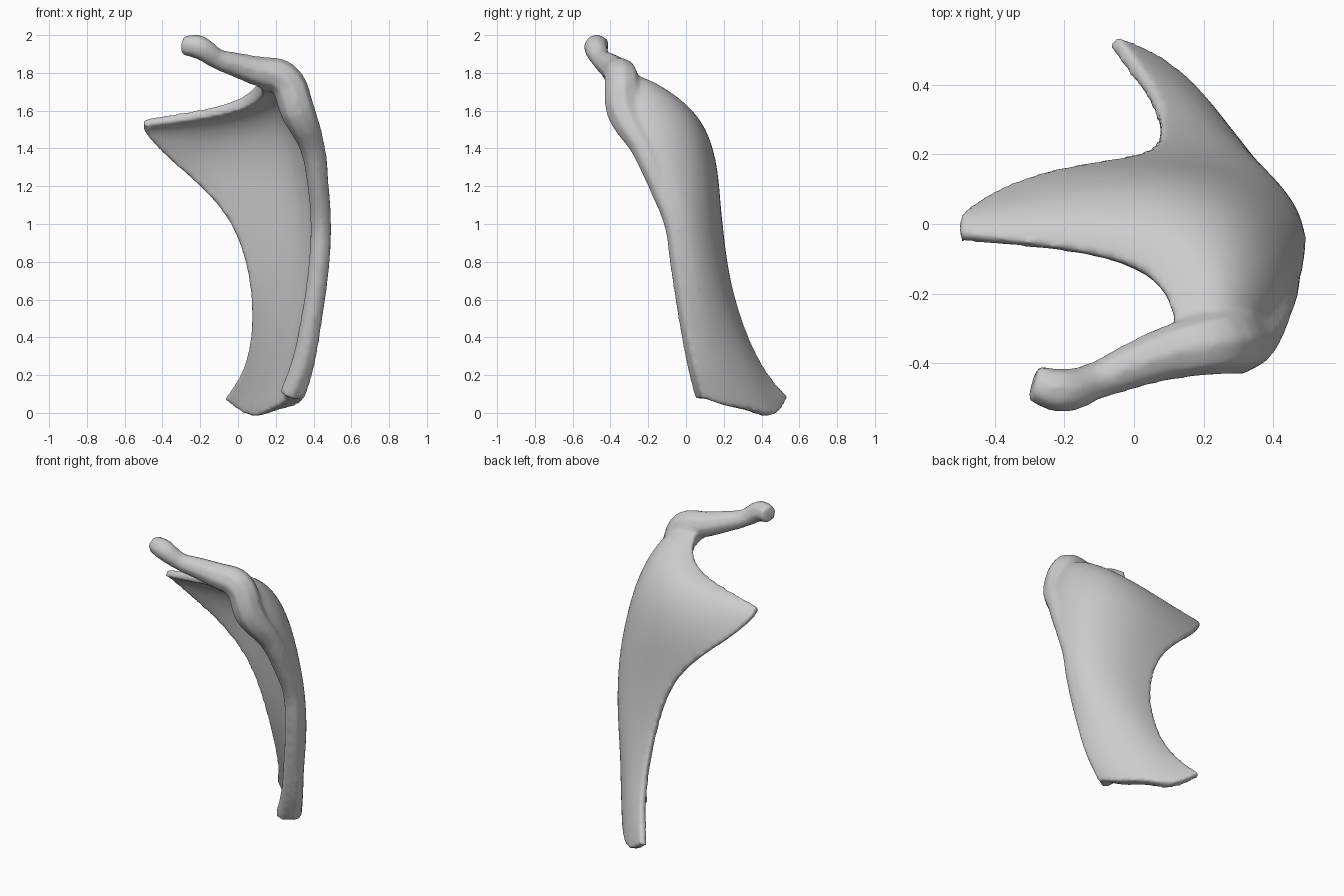
import bpy, bmesh

cube = bpy.data.objects.get("Cube")
if cube:
    bpy.data.objects.remove(cube, do_unlink=True)

scene = bpy.context.scene


def add_object(name, data):
    obj = bpy.data.objects.new(name, data)
    scene.collection.objects.link(obj)
    return obj


def evaluated_mesh(obj):
    bpy.context.view_layer.update()
    dg = bpy.context.evaluated_depsgraph_get()
    return bpy.data.meshes.new_from_object(obj.evaluated_get(dg))


# Outer face of the blade: each row runs from the front rim to the back edge, bottom to top
rows = [
    [(.355, .08, .08), (.32, .21, .03), (.215, .365, .02), (.10, .48, -.035), (-.05, .545, .085)],
    [(.405, .05, .22), (.38, .15, .22), (.275, .285, .22), (.16, .38, .21), (.03, .435, .20)],
    [(.435, .00, .40), (.41, .11, .40), (.305, .24, .40), (.195, .305, .40), (.085, .325, .40)],
    [(.475, -.03, .70), (.48, .06, .70), (.375, .17, .70), (.21, .225, .70), (.075, .228, .70)],
    [(.49, -.07, 1.0), (.505, .00, 1.0), (.38, .13, 1.0), (.19, .185, 1.0), (-.01, .195, 1.0)],
    [(.465, -.16, 1.2), (.49, -.05, 1.2), (.37, .115, 1.2), (.11, .19, 1.2), (-.19, .17, 1.2)],
    [(.435, -.25, 1.4), (.47, -.12, 1.42), (.335, .095, 1.43), (.03, .175, 1.37), (-.345, .13, 1.33)],
    [(.38, -.34, 1.58), (.405, -.20, 1.64), (.30, .03, 1.61), (-.01, .125, 1.52), (-.455, .07, 1.44)],
    [(.29, -.36, 1.79), (.28, -.23, 1.82), (.195, -.07, 1.72), (-.015, .015, 1.62), (-.51, .03, 1.52)],
    [(.13, -.35, 1.81), (.11, -.24, 1.765), (.06, -.145, 1.69), (-.10, -.08, 1.615), (-.50, -.03, 1.56)],
]
bm = bmesh.new()
grid = [[bm.verts.new(p) for p in row] for row in rows]
for a, b in zip(grid, grid[1:]):
    for i in range(len(a) - 1):
        bm.faces.new((a[i], a[i + 1], b[i + 1], b[i]))
blade_mesh = bpy.data.meshes.new("blade")
bm.to_mesh(blade_mesh)
bm.free()
blade = add_object("blade", blade_mesh)

# Wall grows inward, thick at the rim and thin at the back edge
group = blade.vertex_groups.new(name="wall")
for column, weight in enumerate((1.0, 0.9, 0.7, 0.55, 0.45)):
    group.add(list(range(column, len(rows) * 5, 5)), weight, 'REPLACE')
sub = blade.modifiers.new("round", 'SUBSURF')
sub.levels = sub.render_levels = 3
sub.boundary_smooth = 'PRESERVE_CORNERS'
solid = blade.modifiers.new("thickness", 'SOLIDIFY')
solid.thickness, solid.offset = 0.10, -1.0
solid.vertex_group = "wall"

# Thick rim that climbs the front edge and bends into the hook: x, y, z, radius
path = [
    (.27, .10, .09, .055), (.335, .065, .25, .06), (.38, .025, .45, .058),
    (.43, -.03, .80, .058), (.438, -.06, 1.0, .058), (.425, -.14, 1.2, .058),
    (.395, -.225, 1.4, .068), (.315, -.33, 1.6, .095), (.24, -.34, 1.77, .095),
    (.10, -.37, 1.81, .08), (0, -.405, 1.84, .068), (-.11, -.45, 1.875, .055),
    (-.21, -.478, 1.937, .066), (-.29, -.455, 1.945, .055),
]
curve = bpy.data.curves.new("rim_hook", 'CURVE')
curve.dimensions = '3D'
curve.bevel_depth = 1.0
curve.bevel_resolution = 2
curve.resolution_u = 5
curve.use_fill_caps = True
spline = curve.splines.new('BEZIER')
spline.bezier_points.add(len(path) - 1)
for point, (x, y, z, r) in zip(spline.bezier_points, path):
    point.co = (x, y, z)
    point.radius = r
    point.handle_left_type = point.handle_right_type = 'AUTO'
rim = add_object("rim_hook", curve)

# Fuse blade, rim and hook into one solid
bm = bmesh.new()
for part in (blade, rim):
    bm.from_mesh(evaluated_mesh(part))
bmesh.ops.remove_doubles(bm, verts=bm.verts, dist=0.0005)
fused = bpy.data.meshes.new("fused")
bm.to_mesh(fused)
bm.free()
for part in (blade, rim):
    bpy.data.objects.remove(part, do_unlink=True)
shell = add_object("curved_bone", fused)
remesh = shell.modifiers.new("fuse", 'REMESH')
remesh.mode = 'VOXEL'
remesh.voxel_size = 0.013
smooth = shell.modifiers.new("soften", 'SMOOTH')
smooth.factor, smooth.iterations = 0.5, 8
dec = shell.modifiers.new("simplify", 'DECIMATE')
dec.ratio = 0.25
final = evaluated_mesh(shell)
shell.modifiers.clear()
shell.vertex_groups.clear()
shell.data = final
final.shade_smooth()

# Plain light grey
grey = bpy.data.materials.new("light_grey")
grey.use_nodes = True
colour = (0.6, 0.6, 0.6, 1)
grey.diffuse_color = colour
bsdf = next(n for n in grey.node_tree.nodes if n.type == 'BSDF_PRINCIPLED')
bsdf.inputs["Base Color"].default_value = colour
final.materials.clear()
final.materials.append(grey)
